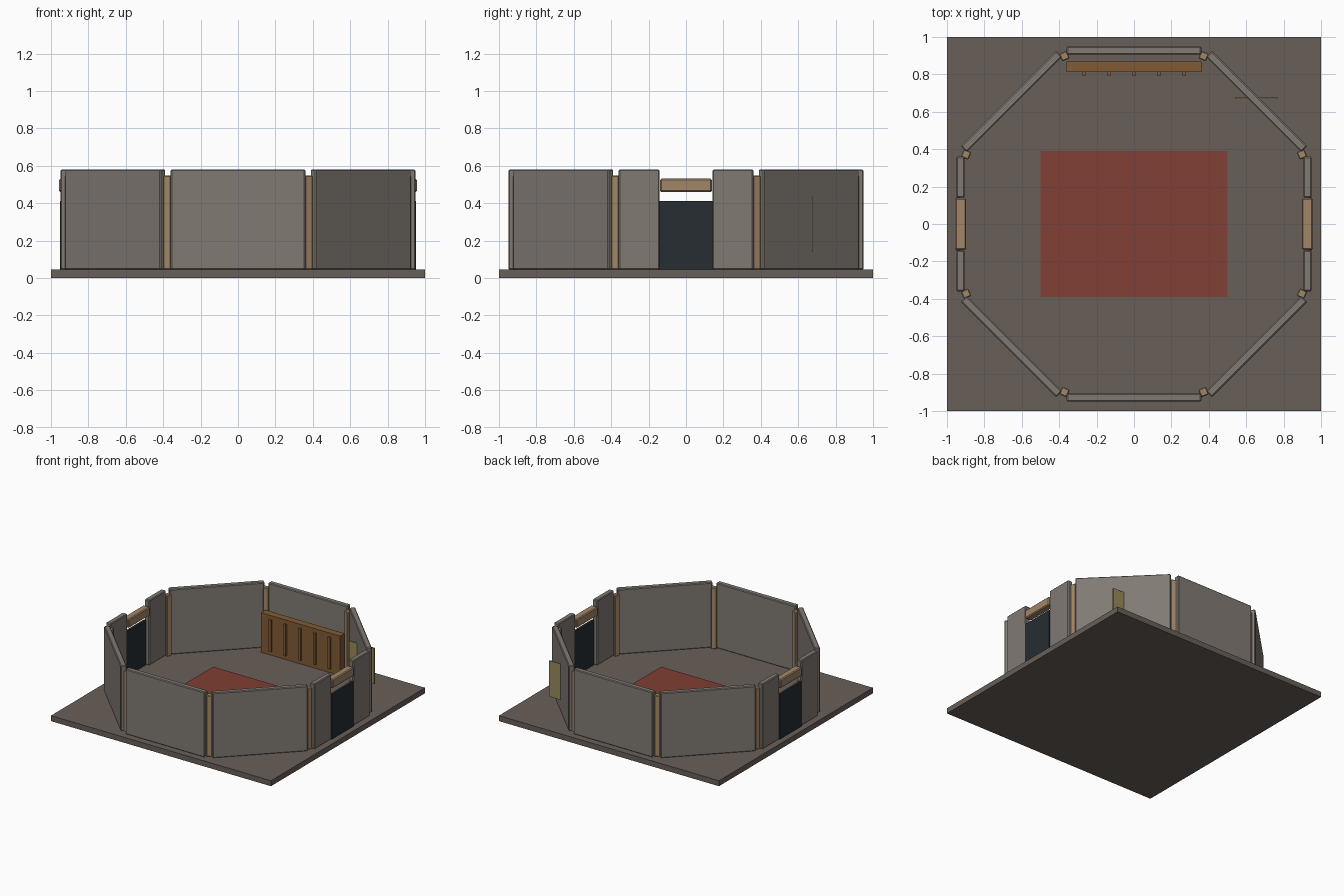
import bpy
from math import radians, cos, sin
from mathutils import Matrix

if "Cube" in bpy.data.objects:
    bpy.data.objects.remove(bpy.data.objects["Cube"])


def mat(name, r, g, b):
    m = bpy.data.materials.new(name)
    m.diffuse_color = (r, g, b, 1)
    m.use_nodes = True
    m.node_tree.nodes["Principled BSDF"].inputs["Base Color"].default_value = m.diffuse_color
    return m


FLOOR = mat("floor_stone", .14, .115, .098)
WALL = mat("wall_stone", .22, .195, .175)
WOOD = mat("light_wood", .36, .24, .14)
BROWN = mat("brown_wood", .22, .105, .035)
RED = mat("red_cloth", .22, .05, .035)
DARK = mat("dark_door", .02, .026, .032)
TAN = mat("tan_cloth", .32, .25, .11)


def box(name, lo, hi, material, bevel=0, angle=0):
    """Box from corner to corner, then turned about the room's centre."""
    bpy.ops.mesh.primitive_cube_add(size=1)
    o = bpy.context.object
    o.name = name
    size = [b - a for a, b in zip(lo, hi)]
    mid = [(a + b) / 2 for a, b in zip(lo, hi)]
    o.data.transform(Matrix.LocRotScale(mid, None, size))
    o.rotation_euler.z = radians(angle)
    o.data.materials.append(material)
    if bevel:
        b = o.modifiers.new("bevel", 'BEVEL')
        b.width = bevel
        b.segments = 1
    return o


Z0, TOP = .045, .58
IN, OUT = .905, .949

# Floor and rug
box("floor", (-1, -1, 0), (1, 1, Z0), FLOOR)
box("rug", (-.5, -.39, Z0 - .005), (.5, .39, .05), RED)

# Octagon of walls, with doorways in the left and right sides
for i in range(8):
    a = i * 45
    if i in (0, 4):
        for s in (-1, 1):
            y = sorted((s * .142, s * .36))
            box("doorway_wall", (IN, y[0], Z0), (OUT, y[1], TOP), WALL, .006, a)
        box("door", (.934, -.142, Z0), (.953, .142, .413), DARK, 0, a)
        box("lintel", (.897, -.138, .46), (.956, .138, .532), WOOD, .007, a)
    else:
        box("wall", (IN, -.36, Z0), (OUT, .36, TOP), WALL, .006, a)
    # Corner post between neighbouring walls
    box("corner_post", (.95, -.022, Z0), (.994, .022, .547), WOOD, .005, a + 22.5)

# Cabinet against the back wall with upright slats
box("cabinet", (-.36, .812, Z0), (.36, .87, .37), BROWN)
for k in range(-2, 3):
    x = k * .134
    box("cabinet_slat", (x - .01, .795, .08), (x + .01, .814, .34), BROWN)

# Hanging banner crossing the back right wall
box("banner", (.54, .667, .14), (.77, .677, .435), TAN)
